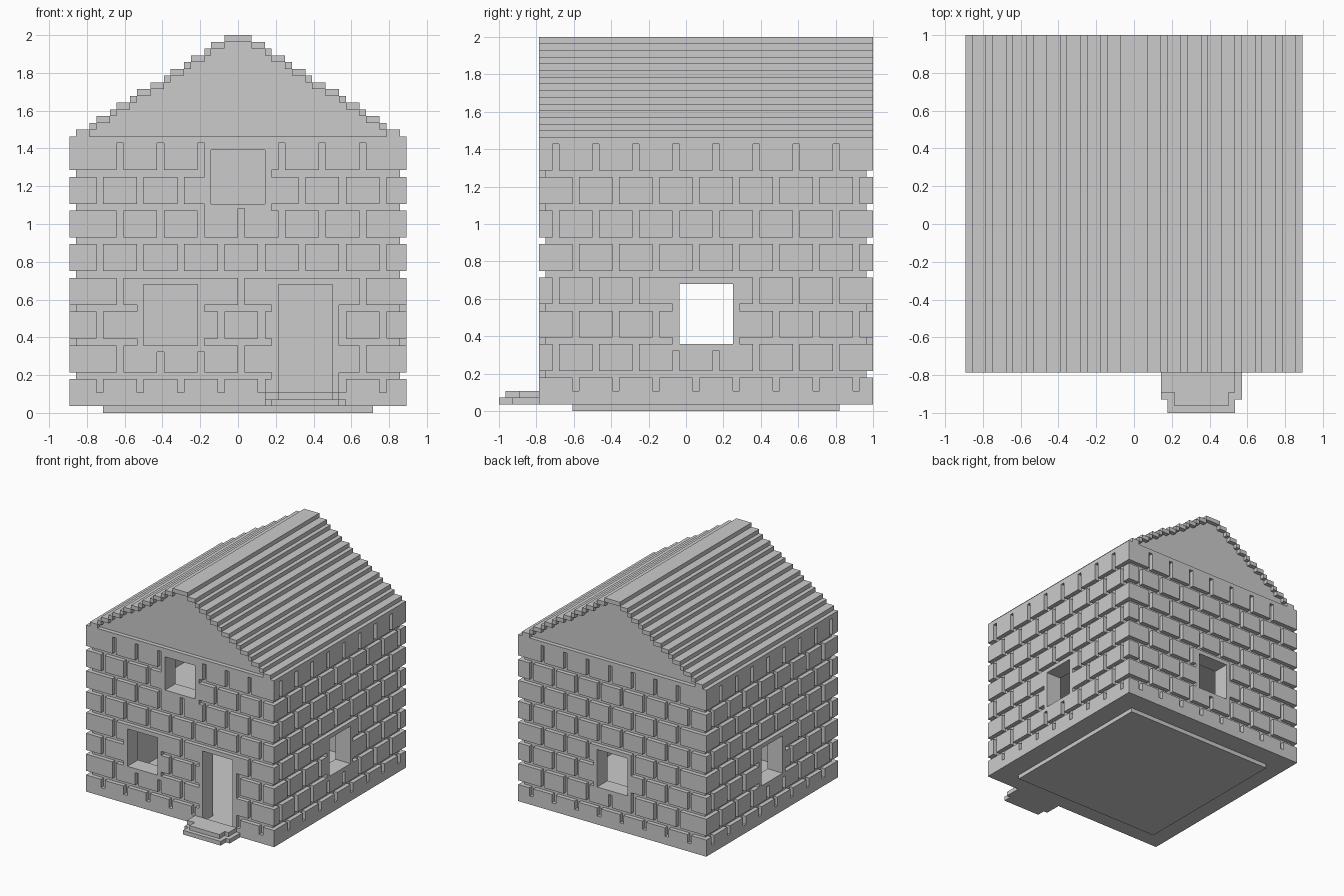
import bpy
import bmesh

cube = bpy.data.objects.get("Cube")
if cube:
    bpy.data.objects.remove(cube, do_unlink=True)

U = 1 / 28  # the whole house sits on this grid

stone = bpy.data.materials.new("light grey stone")
stone.use_nodes = True
GREY = (0.6, 0.6, 0.6, 1)
stone.diffuse_color = GREY
stone.node_tree.nodes["Principled BSDF"].inputs["Base Color"].default_value = GREY


def boxes(name, items):
    """One object made of boxes given as (x0, x1, y0, y1, z0, z1) in grid units."""
    bm = bmesh.new()
    for x0, x1, y0, y1, z0, z1 in items:
        made = bmesh.ops.create_cube(bm, size=1)["verts"]
        for v in made:
            v.co.x = (x1 if v.co.x > 0 else x0) * U
            v.co.y = (y1 if v.co.y > 0 else y0) * U
            v.co.z = (z1 if v.co.z > 0 else z0) * U
    mesh = bpy.data.meshes.new(name)
    bm.to_mesh(mesh)
    bm.free()
    mesh.materials.append(stone)
    ob = bpy.data.objects.new(name, mesh)
    bpy.context.scene.collection.objects.link(ob)
    return ob


# Extents of the house block
HALF, FRONT, BACK, BASE, EAVES = 25, -22, 28, 1, 41


def on_wall(side, u0, u1, z0, z1, depth):
    """Cutter box entering the given wall to a depth."""
    if side == "front":
        return (u0, u1, FRONT - 1, FRONT + depth, z0, z1)
    if side == "back":
        return (u0, u1, BACK - depth, BACK + 1, z0, z1)
    if side == "left":
        return (HALF - depth, HALF + 1, u0, u1, z0, z1)
    return (-HALF - 1, -HALF + depth, u0, u1, z0, z1)


# Openings of each wall: u0, u1, z0, z1
side_window = [(-1, 7, 10, 19)]
openings = {
    "front": [(-14, -6, 10, 19), (6, 14, 2, 19), (-4, 4, 31, 39)],
    "back": [(-4, 4, 10, 19)],
    "left": side_window,
    "right": side_window,
}


def course_grooves(side, lo, hi):
    """Horizontal mortar lines, interrupted by a plain border round each opening."""
    out = []
    for z in range(5, 40, 5):
        start = lo - 1
        for a, b, z0, z1 in sorted(openings[side]):
            if z0 - 1 < z + 1 and z1 + 1 > z:
                out.append(on_wall(side, start, a - 1, z, z + 1, 1))
                start = b + 1
        out.append(on_wall(side, start, hi + 1, z, z + 1, 1))
    return out


def brick_joints(side, lo, hi, shift):
    """Vertical mortar lines, staggered on every other course."""
    out = []
    for row in range(8):
        first = shift if row % 2 else shift - 3
        for u in range(first - 30, first + 36, 6):
            if u < lo + 2 or u + 1 > hi - 2:
                continue
            bottom = 3 if row == 0 else 5 * row + 0.7
            top = 40 if row == 7 else 5 * row + 5.3
            for a, b, z0, z1 in openings[side]:
                if a - 1 < u + 1 and b + 1 > u and z1 + 1 > bottom + 0.5:
                    if z0 - 1 < top - 0.5:
                        top = min(top, z0 - 1)
            if top > bottom + 1:
                out.append(on_wall(side, u, u + 1, bottom, top, 1))
    return out


# Masonry block, hollowed out, with openings and mortar lines cut
walls = boxes("brick_walls", [(-HALF, HALF, FRONT, BACK, BASE, EAVES)])
cutters = [boxes("rooms_cutter", [
    (-21, 21, FRONT + 4, BACK - 4, 2, 20),
    (-21, 21, FRONT + 4, BACK - 4, 21, 40),
])]
cutters.append(boxes("openings_cutter", [
    on_wall(side, *o, 5) for side, group in openings.items() for o in group
]))
for side in openings:
    across = side in ("front", "back")
    lo, hi = (-HALF, HALF) if across else (FRONT, BACK)
    cutters.append(boxes(side + "_course_cutter", course_grooves(side, lo, hi)))
    cutters.append(boxes(side + "_joint_cutter", brick_joints(side, lo, hi, 0 if across else 4)))
for cutter in cutters:
    cutter.hide_render = True
    mod = walls.modifiers.new(cutter.name, "BOOLEAN")
    mod.operation = "DIFFERENCE"
    mod.solver = "EXACT"
    mod.object = cutter

# Bake the cuts and drop the cutters
bpy.context.view_layer.update()
graph = bpy.context.evaluated_depsgraph_get()
baked = bpy.data.meshes.new_from_object(walls.evaluated_get(graph))
walls.modifiers.clear()
walls.data = baked
baked.materials.clear()
baked.materials.append(stone)
for cutter in cutters:
    bpy.data.objects.remove(cutter, do_unlink=True)

# Stepped roof boards and the set-back gables beneath them
widths = [24, 22, 21, 19, 18, 16, 15, 13, 11, 10, 8, 7, 5, 4, 2]
boards, gable = [], []
for i, w in enumerate(widths):
    z = EAVES + i
    if i == len(widths) - 1:
        boards.append((-w, w, FRONT, BACK, z, z + 1))
        break
    inner = widths[i + 1]
    boards.append((inner, w, FRONT, BACK, z, z + 1))
    boards.append((-w, -inner, FRONT, BACK, z, z + 1))
    gable.append((inner, z))
boxes("roof_boards", boards)

bm = bmesh.new()
profile = []
for w, z in gable:
    profile += [(w, z), (w, z + 1)]
profile += [(-x, z) for x, z in reversed(profile)]
face = bm.faces.new([bm.verts.new((x * U, (FRONT + 1) * U, z * U)) for x, z in profile])
ext = bmesh.ops.extrude_face_region(bm, geom=[face])["geom"]
for v in ext:
    if isinstance(v, bmesh.types.BMVert):
        v.co.y = (BACK - 1) * U
bmesh.ops.recalc_face_normals(bm, faces=bm.faces[:])
mesh = bpy.data.meshes.new("gable")
bm.to_mesh(mesh)
bm.free()
mesh.materials.append(stone)
bpy.context.scene.collection.objects.link(bpy.data.objects.new("gable", mesh))

# Foundation plate and door steps
boxes("foundation", [(-20, 20, -17, 23, 0, 1)])
boxes("lower_step", [(4, 16, -26, FRONT, 1, 2), (5, 15, -28, -26, 1, 2)])
boxes("upper_step", [(4, 15, -25, FRONT, 2, 3), (6, 14, -27, -25, 2, 3)])
